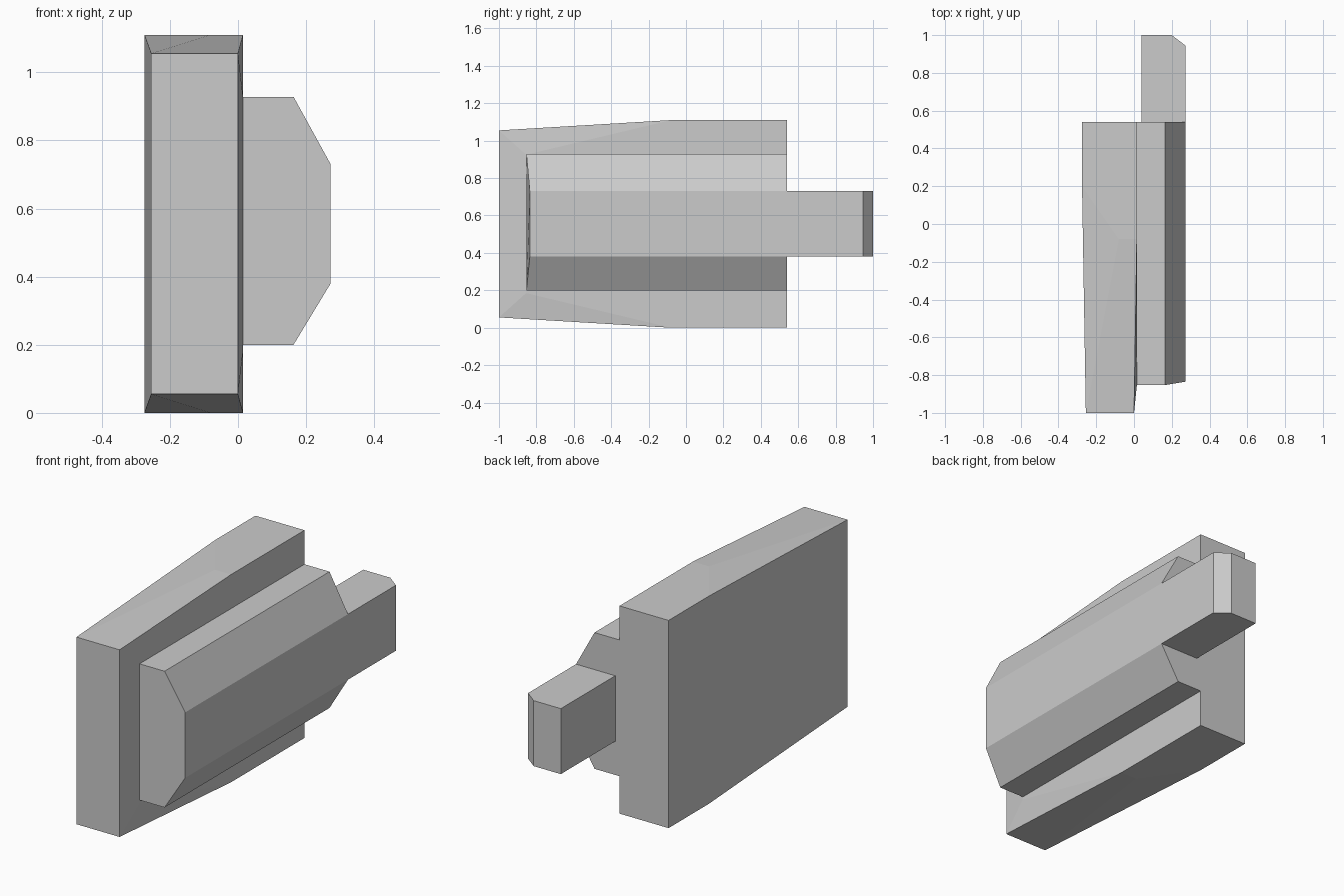
import bpy, bmesh

if "Cube" in bpy.data.objects:
    bpy.data.objects.remove(bpy.data.objects["Cube"])

MID_Z = 0.555


def finish(name, bm):
    bmesh.ops.recalc_face_normals(bm, faces=bm.faces)
    mesh = bpy.data.meshes.new(name)
    bm.to_mesh(mesh)
    bm.free()
    obj = bpy.data.objects.new(name, mesh)
    bpy.context.collection.objects.link(obj)
    return obj


def prism(name, near, far):
    """Closed solid between two matching outlines."""
    bm = bmesh.new()
    a = [bm.verts.new(p) for p in near]
    b = [bm.verts.new(p) for p in far]
    bm.faces.new(a)
    bm.faces.new(b)
    for i in range(len(a)):
        j = (i + 1) % len(a)
        bm.faces.new((a[i], a[j], b[j], b[i]))
    return finish(name, bm)


# Tall plate, tapering towards the front; top and bottom mirror about MID_Z
corners = {
    "back_l": (-0.275, 0.54, 0.555), "back_r": (0.015, 0.54, 0.555),
    "bend_r": (0.015, -0.08, 0.555), "bend_m": (-0.08, -0.08, 0.555),
    "bend_l": (-0.275, 0.2, 0.555), "front_l": (-0.255, -1, 0.5),
    "front_r": (0, -1, 0.5), "step": (0.015, -0.855, 0.37),
}
bm = bmesh.new()
up = {k: bm.verts.new((x, y, MID_Z + h)) for k, (x, y, h) in corners.items()}
down = {k: bm.verts.new((x, y, MID_Z - h)) for k, (x, y, h) in corners.items()}
for side in (up, down):
    for keys in ("back_l back_r bend_r bend_m bend_l", "bend_m bend_r front_r front_l",
                 "bend_m front_l bend_l", "bend_r step front_r"):
        bm.faces.new([side[k] for k in keys.split()])
# Walls joining the top half to the bottom half
for keys in ("back_r bend_r step", "step front_r", "front_r front_l",
             "front_l bend_l", "bend_l back_l", "back_l back_r"):
    ks = keys.split()
    bm.faces.new([up[k] for k in ks] + [down[k] for k in reversed(ks)])
finish("plate", bm)

# Bevelled side housing
profile = [(0.015, 0.2), (0.163, 0.2), (0.272, 0.38),
           (0.272, 0.73), (0.163, 0.928), (0.015, 0.928)]
prism("side_housing",
      [(x, -0.835 if x > 0.2 else -0.853, z) for x, z in profile],
      [(x, 0.54, z) for x, z in profile])

# Rear bar with one chamfered corner
outline = [(0.04, 0.54), (0.272, 0.54), (0.272, 0.945), (0.2, 1), (0.04, 1)]
prism("rear_bar",
      [(x, y, 0.38) for x, y in outline],
      [(x, y, 0.73) for x, y in outline])
